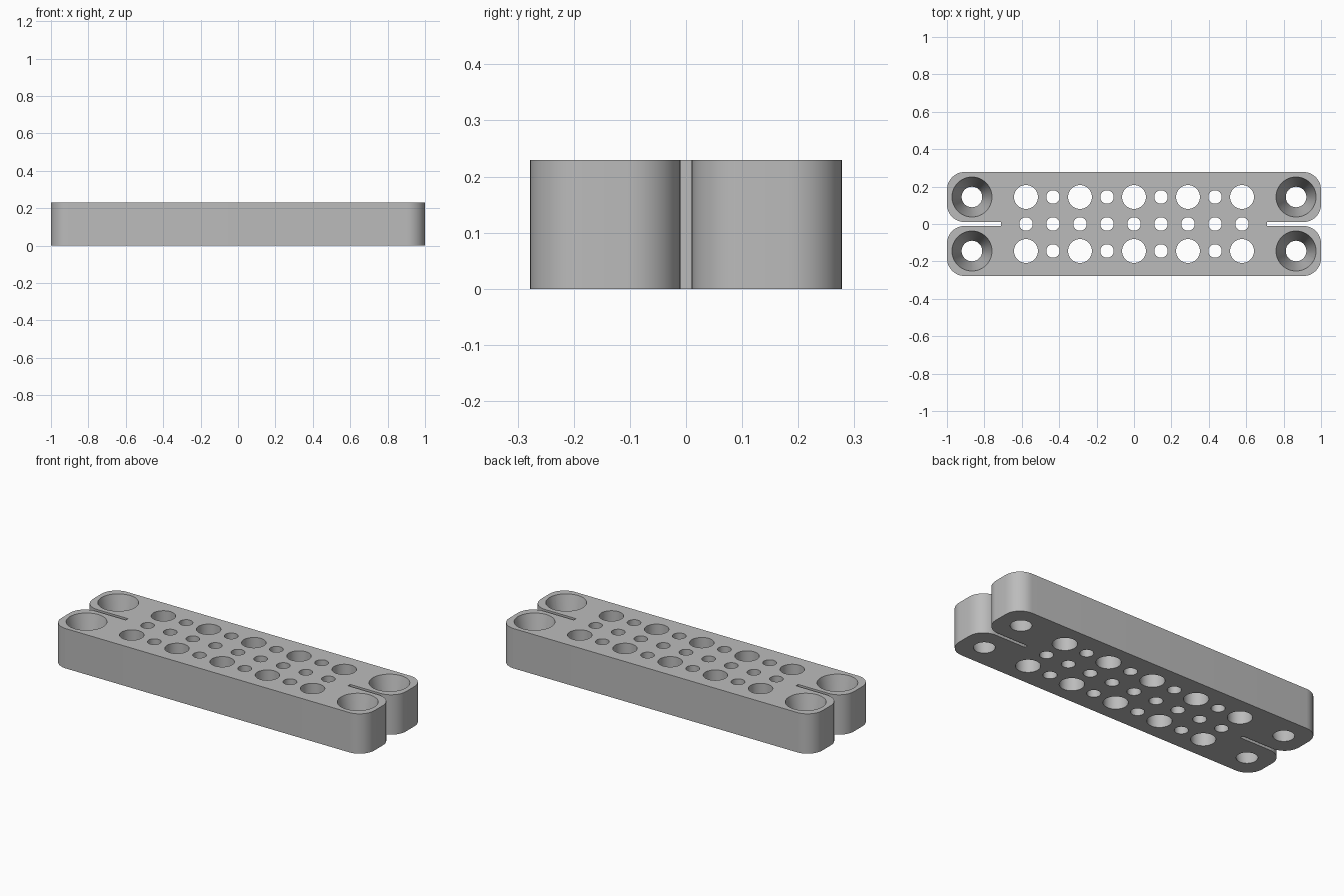
import bpy
import bmesh
from math import cos, sin, pi
from mathutils import Vector

default = bpy.data.objects.get("Cube")
if default:
    bpy.data.objects.remove(default, do_unlink=True)

HEIGHT, HALF_WIDTH = 0.23, 0.278
CORNER, SLOT_HALF, SLOT_END = 0.095, 0.01, 0.71
PITCH = 0.1444

grey = bpy.data.materials.new("plain grey")
grey.use_nodes = True
colour = (0.5, 0.5, 0.5, 1)
grey.diffuse_color = colour
grey.node_tree.nodes["Principled BSDF"].inputs["Base Color"].default_value = colour


def make_object(name, bm):
    bmesh.ops.recalc_face_normals(bm, faces=bm.faces)
    mesh = bpy.data.meshes.new(name)
    bm.to_mesh(mesh)
    bm.free()
    mesh.materials.append(grey)
    obj = bpy.data.objects.new(name, mesh)
    bpy.context.collection.objects.link(obj)
    return obj


def arc(cx, cy, start, steps=12):
    """Quarter turn, anticlockwise."""
    angles = [start + pi / 2 * i / steps for i in range(steps + 1)]
    return [(cx + CORNER * cos(a), cy + CORNER * sin(a)) for a in angles]


# Plate outline: right end with two rounded lobes and a slot, then turned for the left end
inset = 1 - CORNER
end = [(SLOT_END, -SLOT_HALF), (SLOT_END, SLOT_HALF)]
lower = (arc(inset, -HALF_WIDTH + CORNER, -pi / 2)
         + arc(inset, -SLOT_HALF - CORNER, 0))
upper = (arc(inset, SLOT_HALF + CORNER, -pi / 2)
         + arc(inset, HALF_WIDTH - CORNER, 0))
half = lower + end + upper
outline = half + [(-x, -y) for x, y in half]

bm = bmesh.new()
base = bm.faces.new([bm.verts.new((x, y, 0)) for x, y in outline])
top = bmesh.ops.extrude_face_region(bm, geom=[base])["geom"]
bmesh.ops.translate(bm, vec=Vector((0, 0, HEIGHT)),
                    verts=[v for v in top if isinstance(v, bmesh.types.BMVert)])
plate = make_object("drilled_plate", bm)

# Hole cutters: straight holes alternate in size, screw holes taper downwards
bm = bmesh.new()
OVER = 0.02


def add_hole(x, y, bottom, top):
    spread = (top - bottom) * OVER / HEIGHT
    made = bmesh.ops.create_cone(bm, cap_ends=True, segments=48,
                                 radius1=bottom - spread, radius2=top + spread,
                                 depth=HEIGHT + 2 * OVER)
    bmesh.ops.translate(bm, verts=made["verts"], vec=Vector((x, y, HEIGHT / 2)))


for row in (-1, 0, 1):
    for col in range(-4, 5):
        radius = 0.064 if row and col % 2 == 0 else 0.036
        add_hole(col * PITCH, row * PITCH, radius, radius)
for sx in (-1, 1):
    for sy in (-1, 1):
        add_hole(sx * 6 * PITCH, sy * PITCH, 0.055, 0.107)
cutter = make_object("hole_cutter", bm)
cutter.hide_render = True

# Cut the holes, then drop the helper
cut = plate.modifiers.new("holes", "BOOLEAN")
cut.operation = "DIFFERENCE"
cut.solver = "EXACT"
cut.object = cutter
bpy.ops.object.select_all(action="DESELECT")
plate.select_set(True)
bpy.context.view_layer.objects.active = plate
bpy.ops.object.modifier_apply(modifier=cut.name)
bpy.data.objects.remove(cutter, do_unlink=True)
bpy.ops.object.shade_smooth_by_angle(angle=pi / 6)
